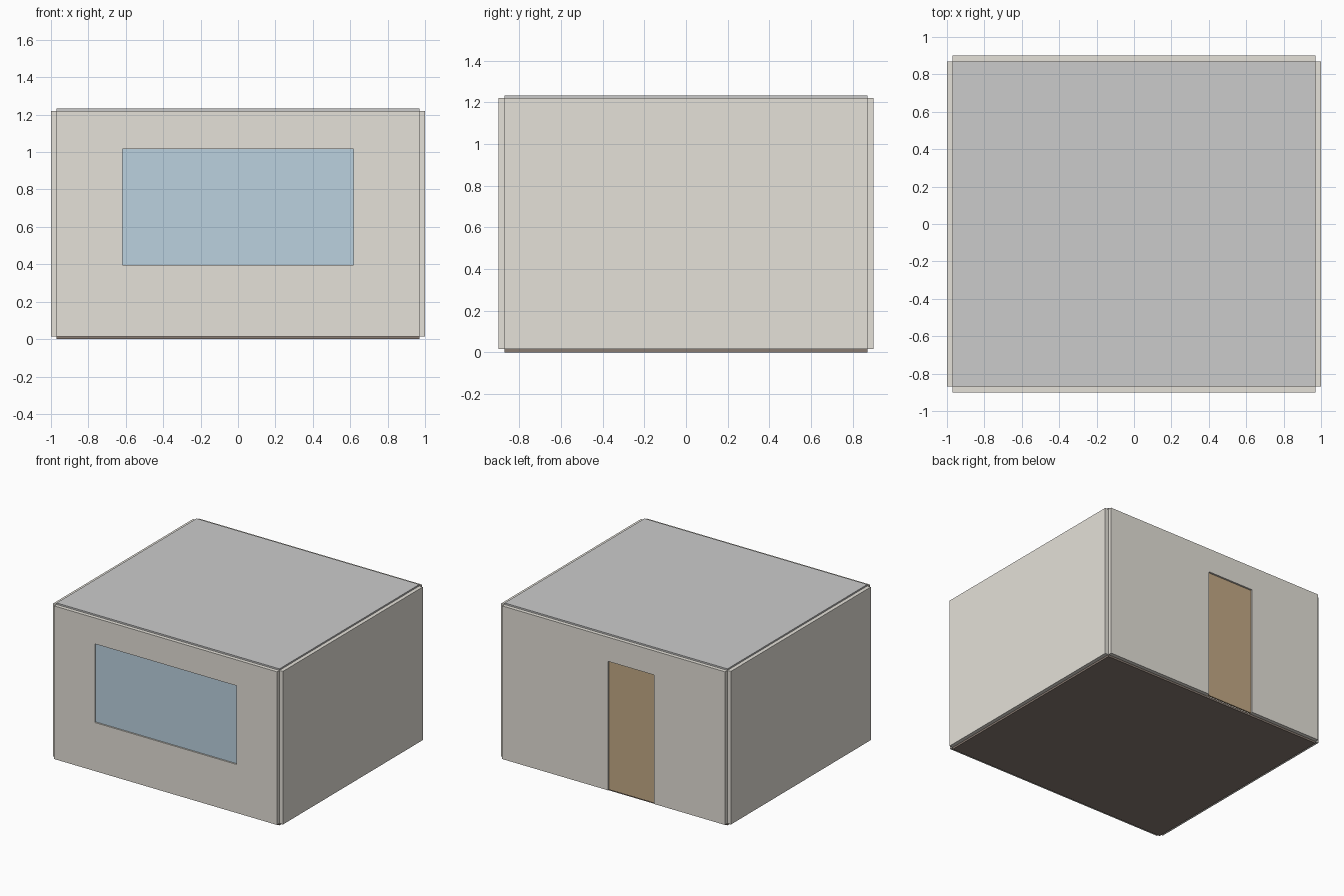
import bpy

if "Cube" in bpy.data.objects:
    bpy.data.objects.remove(bpy.data.objects["Cube"])

T = 0.03            # wall thickness
IX, IY = 0.97, 0.87 # inner half sizes of the room
Z0, Z1 = 0.015, 1.22


def material(name, rgb):
    m = bpy.data.materials.new(name)
    m.diffuse_color = (*rgb, 1)
    m.use_nodes = True
    m.node_tree.nodes["Principled BSDF"].inputs["Base Color"].default_value = m.diffuse_color
    return m


def box(name, x, y, z, mat=None):
    """Box from (min, max) ranges on each axis."""
    mid = [(a + b) / 2 for a, b in (x, y, z)]
    size = [b - a for a, b in (x, y, z)]
    bpy.ops.mesh.primitive_cube_add(size=1, location=mid)
    ob = bpy.context.object
    ob.name = name
    ob.scale = size
    bpy.ops.object.transform_apply(location=False, rotation=False, scale=True)
    if mat:
        ob.data.materials.append(mat)
    return ob


def cut(wall, x, z):
    """Cut a rectangular opening through a wall."""
    y = wall.location.y
    cutter = box(wall.name + "_cutter", x, (y - 0.1, y + 0.1), z)
    cutter.hide_render = True
    cutter.hide_set(True)
    mod = wall.modifiers.new("opening", 'BOOLEAN')
    mod.operation = 'DIFFERENCE'
    mod.solver = 'EXACT'
    mod.object = cutter


plaster = material("plaster", (0.78, 0.75, 0.69))
ceiling = material("ceiling_white", (0.80, 0.80, 0.78))
wood = material("door_wood", (0.55, 0.40, 0.24))
dark = material("floor_wood", (0.25, 0.20, 0.17))
glass = material("glass", (0.50, 0.64, 0.74))

# Floor and roof slabs
box("floor", (-IX, IX), (-IY, IY), (0, Z0), dark)
box("roof", (-IX, IX), (-IY, IY), (Z1, 1.232), ceiling)

# Side walls, butting edge to edge with the front and back walls
for side, s in (("left", -1), ("right", 1)):
    x = sorted((s * IX, s * (IX + T)))
    box(side + "_wall", x, (-IY, IY), (Z0, Z1), plaster)

# Front wall with recessed window pane
win_x, win_z = (-0.617, 0.617), (0.397, 1.016)
front = box("front_wall", (-IX, IX), (-IY - T, -IY), (Z0, Z1), plaster)
cut(front, win_x, win_z)
box("window_pane", win_x, (-IY - 0.018, -IY - 0.010), win_z, glass)

# Back wall with recessed door
door_x, door_top = (-0.353, 0.05), 1.03
back = box("back_wall", (-IX, IX), (IY, IY + T), (Z0, Z1), plaster)
cut(back, door_x, (Z0 - 0.1, door_top))
box("door", door_x, (IY + 0.004, IY + 0.016), (Z0, door_top), wood)
